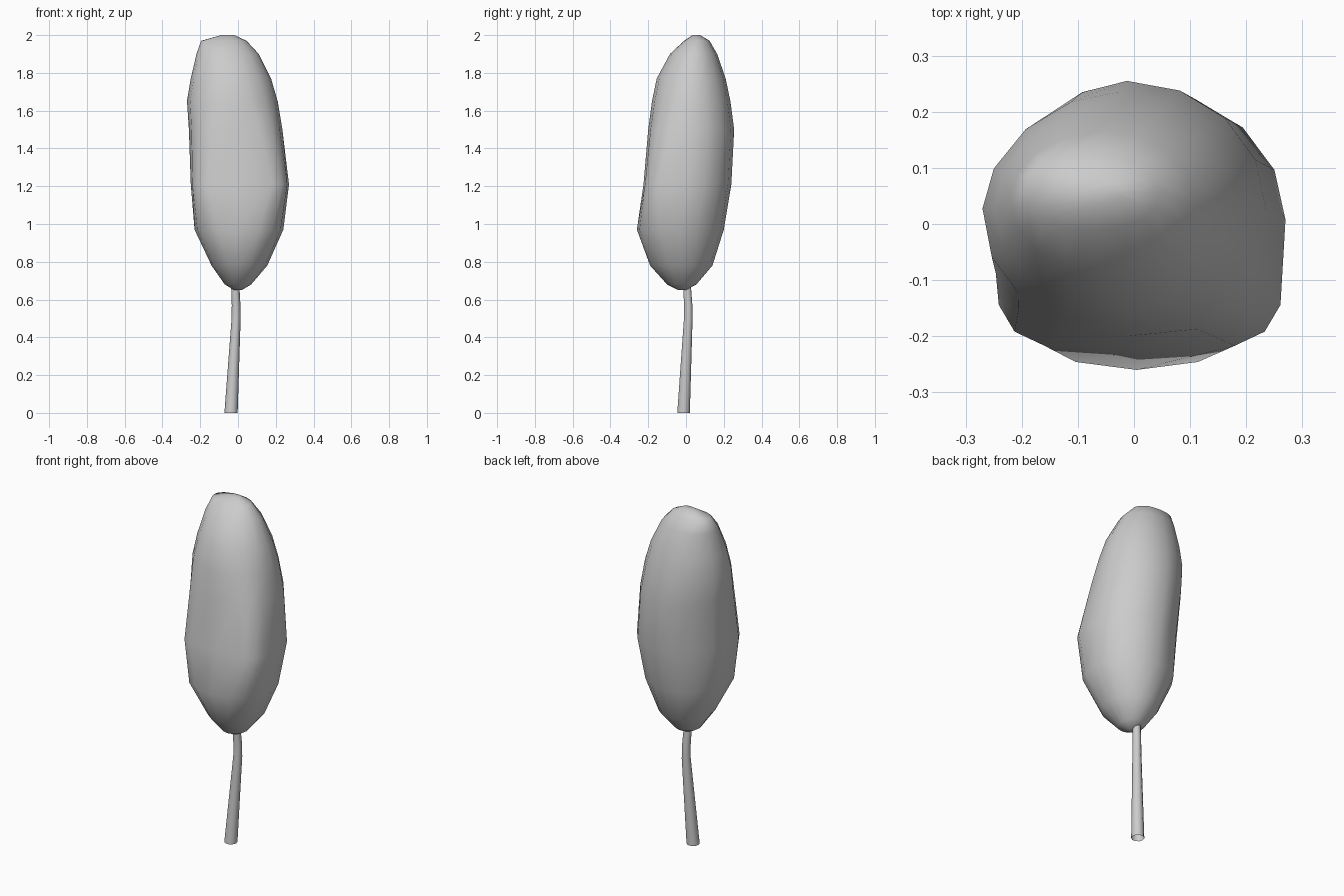
import bpy
import bmesh
from math import cos, sin, tau, copysign

default_cube = bpy.data.objects.get("Cube")
if default_cube:
    bpy.data.objects.remove(default_cube, do_unlink=True)


def make_material(name, colour):
    material = bpy.data.materials.new(name)
    material.use_nodes = True
    material.diffuse_color = colour
    material.node_tree.nodes["Principled BSDF"].inputs["Base Color"].default_value = colour
    return material


def ring_points(height, left, right, front, back, front_square=2, back_square=2, sides=16):
    """Rounded outline filling a box; the front and back left corners have their own squareness."""
    points = []
    for step in range(sides):
        c = cos(tau * step / sides)
        s = sin(tau * step / sides)
        power = 1
        if s < -0.01:
            power = 2 / front_square
        elif c < -0.01:
            power = 2 / back_square
        x = copysign(abs(c) ** power, c)
        y = copysign(abs(s) ** power, s)
        points.append(((left + right) / 2 + x * (right - left) / 2,
                       (front + back) / 2 + y * (back - front) / 2,
                       height))
    return points


def loft(name, rings, material, crease_angle, closed_base=True):
    """Skin a stack of equal rings, cap it and shade it smooth."""
    bm = bmesh.new()
    loops = [[bm.verts.new(point) for point in ring] for ring in rings]
    for lower, upper in zip(loops, loops[1:]):
        for i in range(len(lower)):
            j = (i + 1) % len(lower)
            bm.faces.new((lower[i], lower[j], upper[j], upper[i]))
    if closed_base:
        bm.faces.new(reversed(loops[0]))
    bm.faces.new(loops[-1])
    mesh = bpy.data.meshes.new(name)
    bm.to_mesh(mesh)
    bm.free()
    mesh.materials.append(material)
    obj = bpy.data.objects.new(name, mesh)
    bpy.context.collection.objects.link(obj)
    bpy.ops.object.select_all(action='DESELECT')
    obj.select_set(True)
    bpy.context.view_layer.objects.active = obj
    bpy.ops.object.shade_smooth_by_angle(angle=crease_angle)


grey = make_material("pale_grey", (0.6, 0.6, 0.6, 1))

# Crown: height, left, right, front, back, front squareness, back left squareness
crown_profile = [
    (0.65, -0.02, 0.02, -0.04, 0.0, 2, 2),
    (0.68, -0.07, 0.07, -0.1, 0.055, 2, 2),
    (0.78, -0.14, 0.155, -0.19, 0.14, 2, 2),
    (0.97, -0.23, 0.24, -0.26, 0.2, 2.5, 2),
    (1.21, -0.25, 0.27, -0.225, 0.24, 4.5, 1.6),
    (1.5, -0.26, 0.235, -0.2, 0.255, 2.8, 1.7),
    (1.65, -0.27, 0.21, -0.18, 0.235, 2.2, 1.8),
    (1.77, -0.25, 0.175, -0.155, 0.21, 2, 1.9),
    (1.9, -0.22, 0.11, -0.085, 0.165, 2, 2),
    (1.97, -0.195, 0.045, -0.01, 0.125, 2.3, 2.3),
    (2.0, -0.09, -0.02, 0.035, 0.075, 2, 2),
]
loft("crown", [ring_points(*row) for row in crown_profile], grey, 1.2)

# Trunk: height, centre x, centre y, radius
trunk_path = [
    (0, -0.037, -0.013, 0.035),
    (0.5, -0.01, 0.012, 0.024),
    (0.57, -0.01, 0.012, 0.023),
    (0.75, -0.018, 0.0, 0.021),
]
trunk_rings = [ring_points(z, x - r, x + r, y - r, y + r, sides=10)
               for z, x, y, r in trunk_path]
loft("trunk", trunk_rings, grey, 0.9, closed_base=False)
